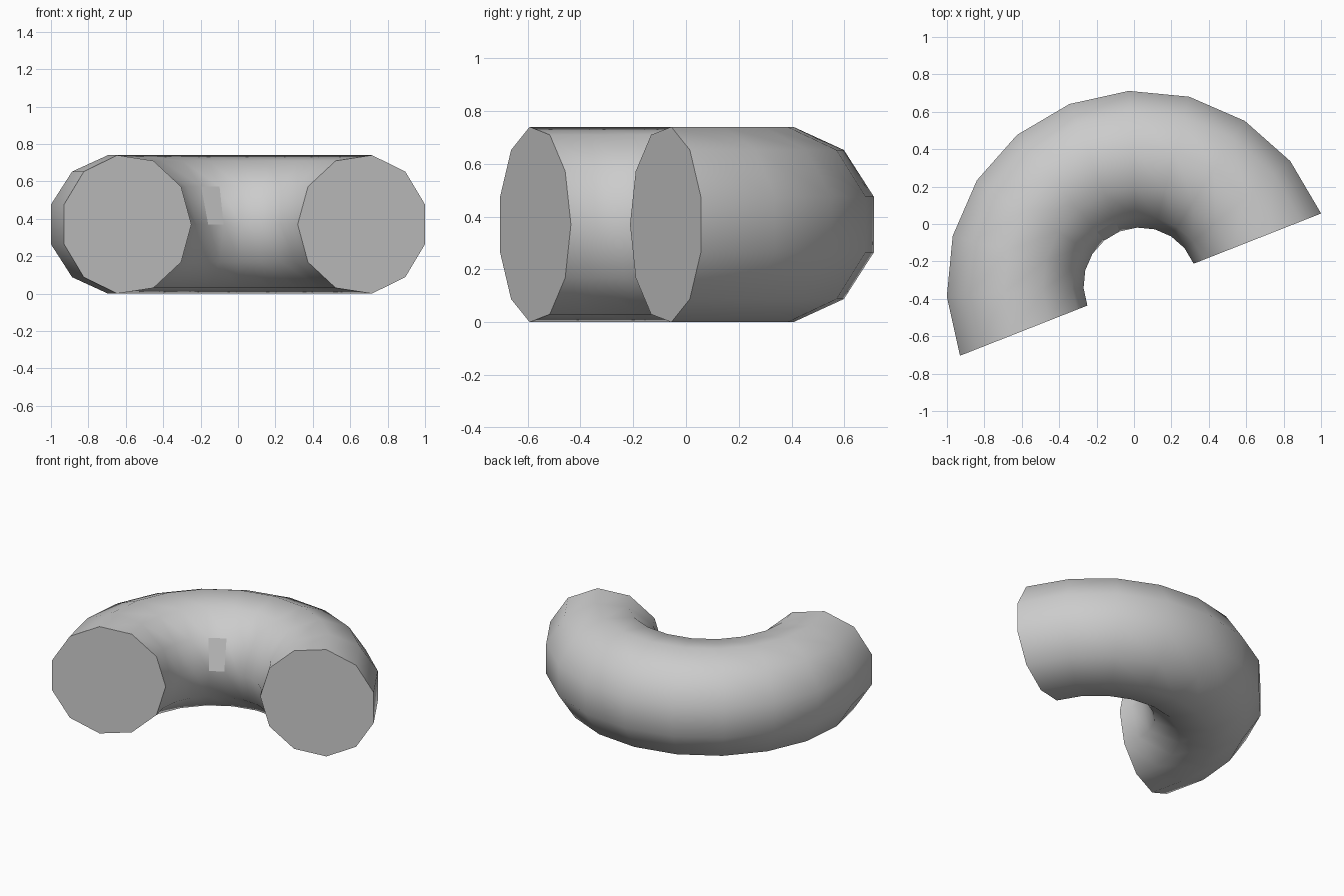
import bpy, bmesh, math

if "Cube" in bpy.data.objects:
    bpy.data.objects.remove(bpy.data.objects["Cube"])

CENTER = (0.035, -0.324, 0.37)
MAJOR, MINOR = 0.679, 0.3737
RINGS, SIDES = 10, 11
START = math.radians(21.5)

bm = bmesh.new()

# Cross-section rings swept along half a circle, one corner facing inward
rings = []
for i in range(RINGS + 1):
    a = START + math.pi * i / RINGS
    ring = []
    for j in range(SIDES):
        b = math.pi + 2 * math.pi * j / SIDES
        r = MAJOR + MINOR * math.cos(b)
        ring.append(bm.verts.new((CENTER[0] + r * math.cos(a),
                                  CENTER[1] + r * math.sin(a),
                                  CENTER[2] - MINOR * math.sin(b))))
    rings.append(ring)

# Smooth tube skin, with the one flat-shaded patch on the inner wall
for i in range(RINGS):
    for j in range(SIDES):
        k = (j + 1) % SIDES
        f = bm.faces.new((rings[i][j], rings[i][k], rings[i + 1][k], rings[i + 1][j]))
        f.smooth = not (i == 5 and j == 0)

# Flat end caps
for ring in (rings[0], rings[-1]):
    bm.faces.new(ring).smooth = False
bmesh.ops.recalc_face_normals(bm, faces=bm.faces)

# Crisp rim around the caps
for e in bm.edges:
    e.smooth = not any(len(f.verts) == SIDES for f in e.link_faces)

mesh = bpy.data.meshes.new("half_ring")
bm.to_mesh(mesh)
bm.free()
obj = bpy.data.objects.new("half_ring", mesh)
bpy.context.collection.objects.link(obj)
